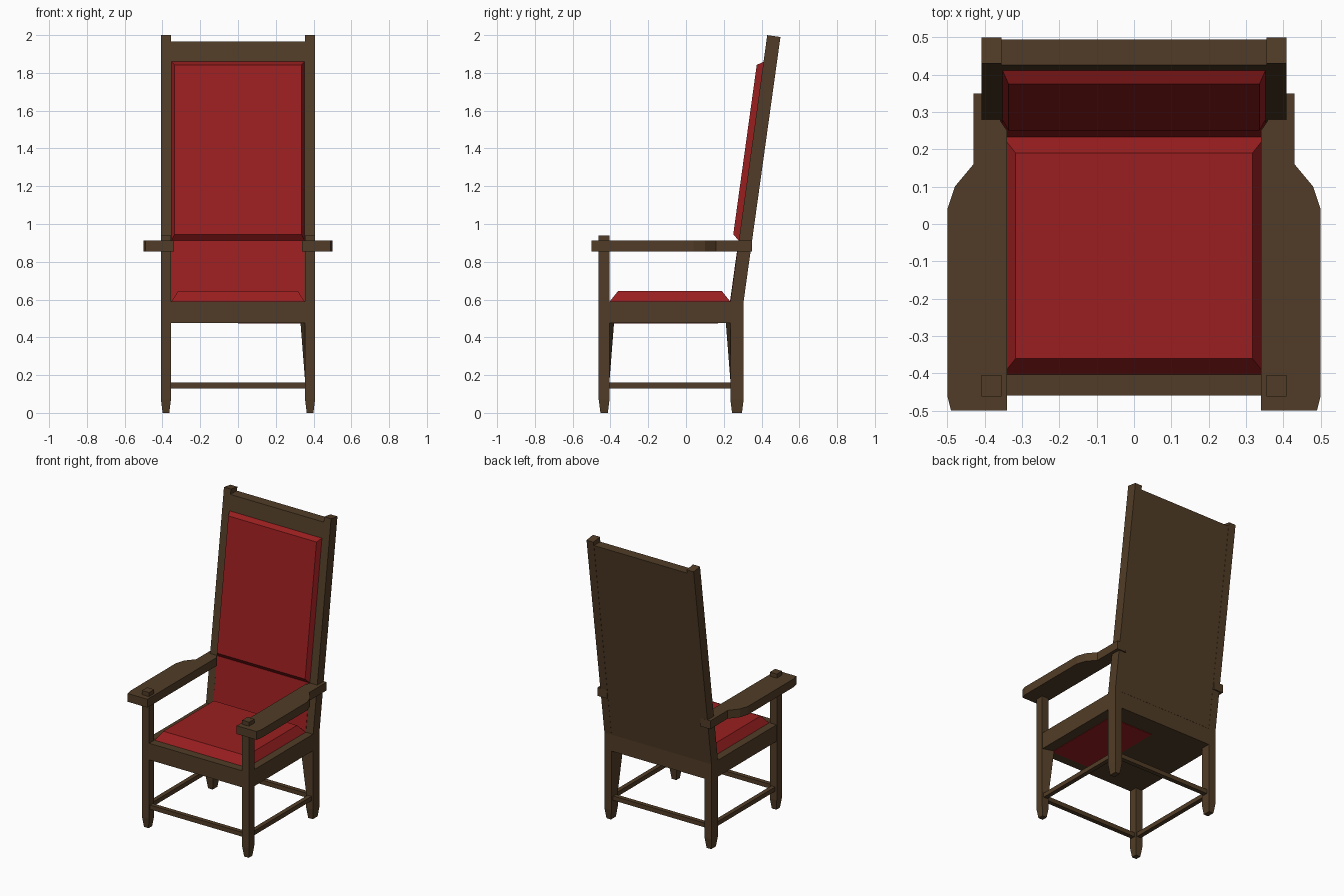
import bpy, bmesh

if "Cube" in bpy.data.objects:
    bpy.data.objects.remove(bpy.data.objects["Cube"])


def material(name, color):
    m = bpy.data.materials.new(name)
    m.diffuse_color = color
    m.use_nodes = True
    m.node_tree.nodes["Principled BSDF"].inputs["Base Color"].default_value = m.diffuse_color
    return m


wood = material("dark_wood", (0.083, 0.046, 0.02, 1))
red = material("red_fabric", (0.32, 0.013, 0.014, 1))


def loft(name, rings, mat):
    """Skin a stack of rings with equal point counts and cap both ends."""
    bm = bmesh.new()
    vs = [[bm.verts.new(p) for p in r] for r in rings]
    n = len(vs[0])
    for a, b in zip(vs, vs[1:]):
        for i in range(n):
            bm.faces.new((a[i], a[(i + 1) % n], b[(i + 1) % n], b[i]))
    bm.faces.new(vs[0][::-1])
    bm.faces.new(vs[-1])
    bmesh.ops.recalc_face_normals(bm, faces=bm.faces)
    me = bpy.data.meshes.new(name)
    bm.to_mesh(me)
    bm.free()
    me.materials.append(mat)
    ob = bpy.data.objects.new(name, me)
    bpy.context.collection.objects.link(ob)
    return ob


def rect(x0, x1, y0, y1, z):
    return [(x0, y0, z), (x1, y0, z), (x1, y1, z), (x0, y1, z)]


def box(name, x0, x1, y0, y1, z0, z1, mat):
    return loft(name, [rect(x0, x1, y0, y1, z0), rect(x0, x1, y0, y1, z1)], mat)


def lean(z):
    """Front plane of the leaning back at height z."""
    return 0.235 + 0.1385 * (z - 0.59)


def leg_rings(s, y0, y1, inner_y):
    """Tapered foot; right-hand legs swell at the inner corner under the seat."""
    def ring(z, shrink=0.0, swell=0.0):
        d = shrink
        r = rect(0.355 + d, 0.408 - d, y0 + d, y1 - d, z)
        i = 3 if inner_y > 0 else 0
        x, y, _ = r[i]
        r[i] = (x - swell, y + swell * inner_y, z)
        return [(s * x, y, z) for x, y, z in r]
    rings = [ring(0, 0.009), ring(0.07), ring(0.17)]
    rings.append(ring(0.476, 0, 0.024 if s > 0 else 0))
    rings.append(ring(0.48))
    return rings, ring


for s, side in ((-1, "left"), (1, "right")):
    # Front legs pass through the arms
    rings, ring = leg_rings(s, -0.462, -0.405, 1)
    loft(side + "_front_leg", rings + [ring(0.94)], wood)

    # Back legs continue into the leaning posts
    rings, ring = leg_rings(s, 0.235, 0.305, -1)
    top = [(s * 0.355, 0.43, 2.0), (s * 0.408, 0.43, 2.0),
           (s * 0.408, 0.5, 1.99), (s * 0.355, 0.5, 1.99)]
    loft(side + "_back_leg_and_post", rings + [ring(0.59), top], wood)

    # Arms
    outline = [(0.34, -0.5), (0.49, -0.5), (0.5, -0.46), (0.5, 0.04),
               (0.48, 0.1), (0.43, 0.16), (0.43, 0.35), (0.357, 0.35),
               (0.357, 0.275), (0.34, 0.25)]
    loft(side + "_arm", [[(s * x, y, z) for x, y in outline]
                         for z in (0.855, 0.912)], wood)

    # Side stretchers
    xs = sorted((s * 0.366, s * 0.396))
    box(side + "_stretcher", *xs, -0.41, 0.24, 0.13, 0.16, wood)

# Front and back stretchers
box("front_stretcher", -0.36, 0.36, -0.449, -0.419, 0.13, 0.16, wood)
box("back_stretcher", -0.36, 0.36, 0.255, 0.285, 0.13, 0.16, wood)

# Seat
box("seat_frame", -0.406, 0.406, -0.46, 0.303, 0.476, 0.59, wood)
loft("seat_cushion", [rect(-0.353, 0.353, -0.405, 0.235, 0.588),
                      rect(-0.317, 0.317, -0.36, 0.19, 0.645)], red)
box("cushion_underside", 0, 0.335, -0.395, 0.17, 0.473, 0.477, red)

# Back board with top rail
loft("back_board", [rect(-0.356, 0.356, lean(z), lean(z) + 0.069, z)
                    for z in (0.59, 1.965)], wood)


def back_ring(x, z0, z1, out):
    return [(-x, lean(z0) - out, z0), (x, lean(z0) - out, z0),
            (x, lean(z1) - out, z1), (-x, lean(z1) - out, z1)]


# Fabric on the back: flat lower panel and raised upper cushion
loft("lower_back_panel", [back_ring(0.353, 0.59, 0.912, -0.003),
                          back_ring(0.353, 0.59, 0.912, 0.002)], red)
loft("back_cushion", [back_ring(0.353, 0.91, 1.86, -0.002),
                      back_ring(0.336, 0.945, 1.842, 0.034)], red)
